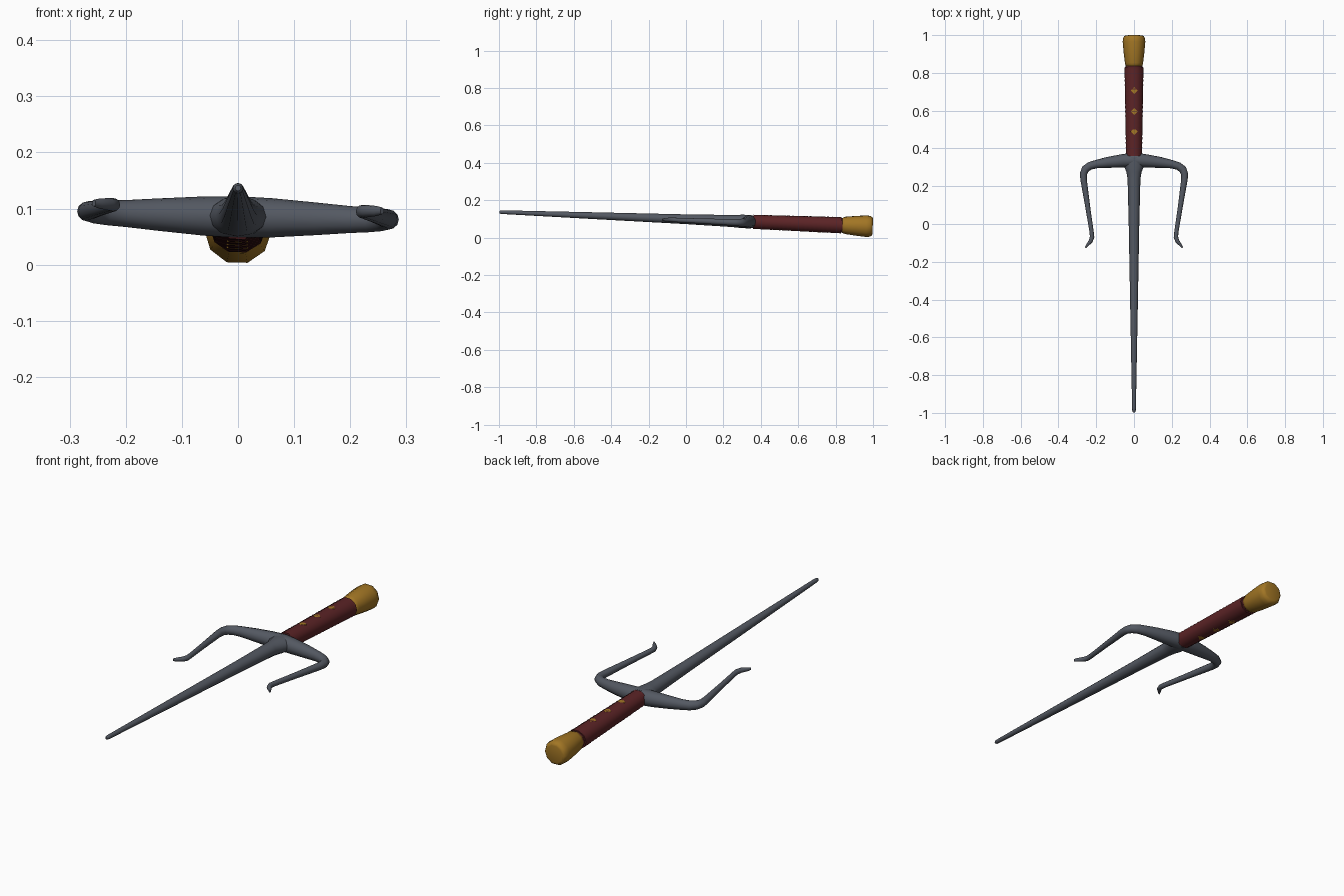
import bpy, bmesh, math
from mathutils import Vector, Matrix

if "Cube" in bpy.data.objects:
    bpy.data.objects.remove(bpy.data.objects["Cube"])

# The whole weapon lies slightly tilted and rolled, as if resting on its pommel
POSE = Matrix.Translation((0, 0, 0.098)) @ Matrix.Rotation(-0.0385, 4, 'X') @ Matrix.Rotation(0.027, 4, 'Y')


def material(name, rgb):
    m = bpy.data.materials.new(name)
    m.diffuse_color = (*rgb, 1)
    m.use_nodes = True
    m.node_tree.nodes["Principled BSDF"].inputs["Base Color"].default_value = m.diffuse_color
    return m


steel = material("dark steel", (0.088, 0.099, 0.122))
red = material("dark red wrap", (0.105, 0.017, 0.019))
gold = material("aged gold", (0.36, 0.18, 0.018))


def finish(name, bm, mat, angle):
    bmesh.ops.recalc_face_normals(bm, faces=bm.faces)
    bm.transform(POSE)
    me = bpy.data.meshes.new(name)
    bm.to_mesh(me)
    bm.free()
    me.materials.append(mat)
    ob = bpy.data.objects.new(name, me)
    bpy.context.collection.objects.link(ob)
    bpy.ops.object.select_all(action='DESELECT')
    ob.select_set(True)
    bpy.context.view_layer.objects.active = ob
    bpy.ops.object.shade_smooth_by_angle(angle=math.radians(angle))
    return ob


def sweep(name, stations, mat, sides=10, angle=50):
    """Elliptical tube through (x, y, half width in plan, half height)."""
    bm = bmesh.new()
    pts = [Vector((s[0], s[1], 0)) for s in stations]
    rings = []
    for i, (x, y, w, h) in enumerate(stations):
        t = (pts[min(i + 1, len(pts) - 1)] - pts[max(i - 1, 0)]).normalized()
        side = Vector((-t.y, t.x, 0))
        ring = []
        for k in range(sides):
            a = 2 * math.pi * k / sides
            ring.append(bm.verts.new(pts[i] + side * w * math.cos(a) + Vector((0, 0, h * math.sin(a)))))
        rings.append(ring)
    for a, b in zip(rings, rings[1:]):
        for k in range(sides):
            j = (k + 1) % sides
            bm.faces.new((a[k], a[j], b[j], b[k]))
    bm.faces.new(rings[0])
    bm.faces.new(rings[-1])
    return finish(name, bm, mat, angle)


# Long tapering blade, flared where it meets the guard
sweep("blade", [(0, 0.35, 0.06, 0.036), (0, 0.30, 0.050, 0.036), (0, 0.275, 0.040, 0.034),
                (0, 0.24, 0.034, 0.032), (0, 0.0, 0.028, 0.026), (0, -0.5, 0.019, 0.018),
                (0, -0.975, 0.010, 0.010), (0, -0.992, 0.009, 0.009), (0, -0.999, 0.005, 0.005)],
      steel, 12)

# Guard and both prongs: one tube, mirrored about the centre
half = [(0.06, 0.335, 0.035, 0.035), (0.14, 0.326, 0.029, 0.029), (0.20, 0.317, 0.022, 0.024),
        (0.235, 0.307, 0.021, 0.022), (0.258, 0.290, 0.021, 0.020), (0.268, 0.265, 0.019, 0.018),
        (0.267, 0.235, 0.017, 0.017), (0.245, 0.09, 0.013, 0.014), (0.224, -0.045, 0.011, 0.012),
        (0.222, -0.070, 0.012, 0.012), (0.230, -0.092, 0.011, 0.011), (0.247, -0.112, 0.007, 0.009),
        (0.257, -0.125, 0.004, 0.006)]
sweep("guard", [(-x, y, w, h) for x, y, w, h in reversed(half)] + [(0, 0.339, 0.040, 0.037)] + half,
      steel, 12)

# Wrapped handle with fine ridges
wrap = []
for i in range(41):
    t = i / 40
    r = 0.0015 * (i % 2)
    wrap.append((0, 0.36 + 0.47 * t, 0.043 + 0.008 * t - r, 0.040 + 0.006 * t - r))
sweep("handle", wrap, red)
sweep("handle_collar", [(0, 0.82, 0.044, 0.040), (0, 0.85, 0.044, 0.040)], red)

# Flared pommel with rounded rims
sweep("pommel", [(0, 0.833, 0.036, 0.036), (0, 0.838, 0.044, 0.043), (0, 0.852, 0.048, 0.048),
                 (0, 0.91, 0.055, 0.055), (0, 0.965, 0.060, 0.060), (0, 0.985, 0.058, 0.058),
                 (0, 0.996, 0.051, 0.051), (0, 0.999, 0.042, 0.042)], gold)

# Gold diamond inlays on both faces of the handle
for face, s in (("upper", 1), ("lower", -1)):
    for i, y in enumerate((0.488, 0.594, 0.706)):
        z = 0.951 * (0.040 + 0.006 * (y - 0.36) / 0.47) + 0.0008
        bm = bmesh.new()
        corners = [(0.019, 0), (0, 0.018), (-0.019, 0), (0, -0.018)]
        outer = [bm.verts.new((x, y + d, s * (z - 0.001))) for x, d in corners]
        inner = [bm.verts.new((x, y + d, s * (z - 0.008))) for x, d in corners]
        bm.faces.new(outer)
        bm.faces.new(inner)
        for k in range(4):
            j = (k + 1) % 4
            bm.faces.new((outer[k], outer[j], inner[j], inner[k]))
        finish(f"{face}_diamond_{i + 1}", bm, gold, 30)
